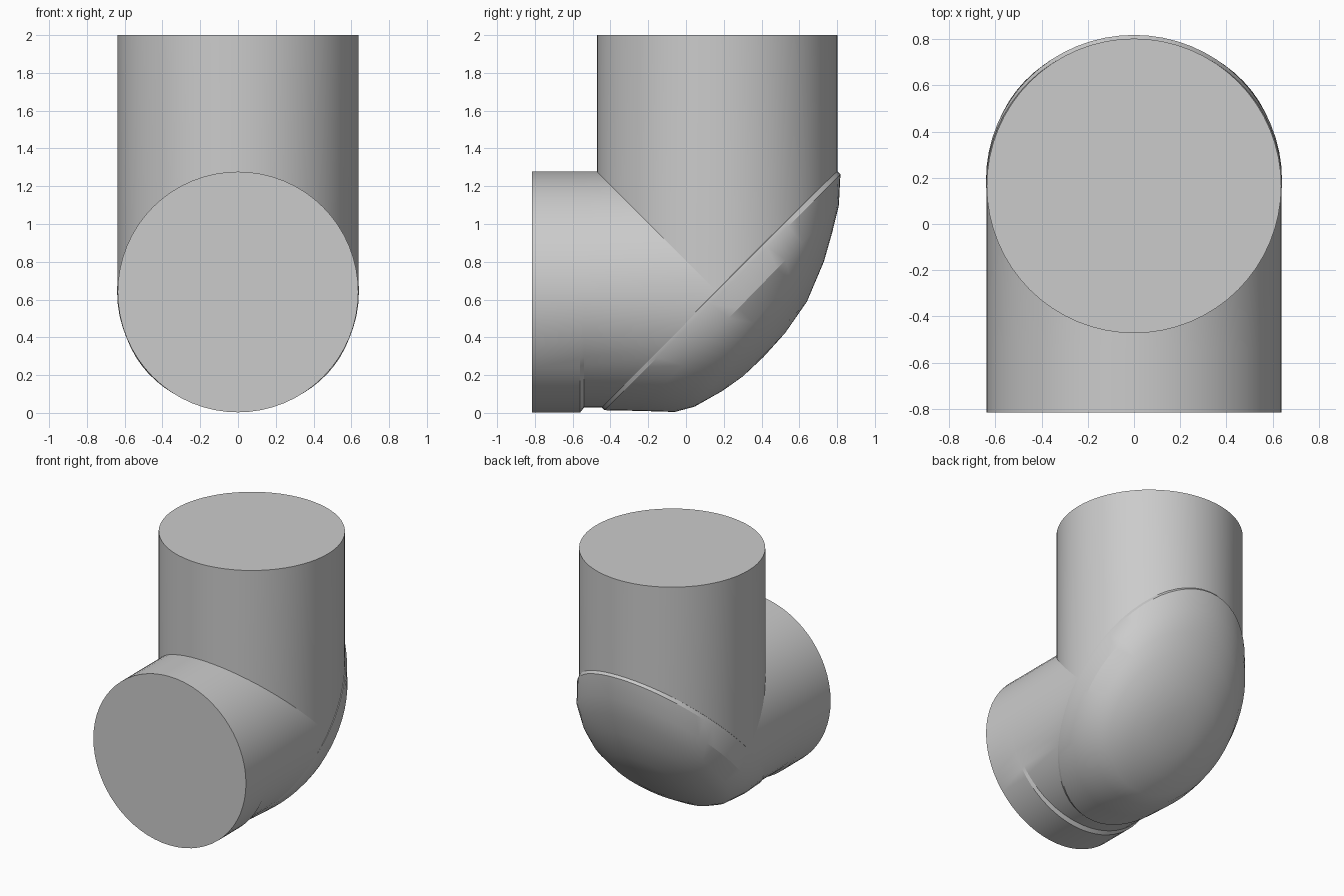
import bpy, bmesh, math

if "Cube" in bpy.data.objects:
    bpy.data.objects.remove(bpy.data.objects["Cube"])

N = 64                       # sides of every ring
R = 0.637                    # pipe radius
CY, CZ = 0.165, 0.64         # where the two pipe axes cross (y, z)
S = math.sqrt(0.5)
ANGLES = [2 * math.pi * i / N for i in range(N)]


def loft(name, rings, cap_start=False, tip=None):
    """Skin a list of closed rings, optionally with a flat start and a centre tip."""
    bm = bmesh.new()
    loops = [[bm.verts.new(p) for p in ring] for ring in rings]
    for a, b in zip(loops, loops[1:]):
        for i in range(N):
            j = (i + 1) % N
            bm.faces.new((a[i], a[j], b[j], b[i]))
    if cap_start:
        bm.faces.new(loops[0])
    if tip:
        t = bm.verts.new(tip)
        last = loops[-1]
        for i in range(N):
            bm.faces.new((last[i], last[(i + 1) % N], t))
    bmesh.ops.recalc_face_normals(bm, faces=bm.faces)
    mesh = bpy.data.meshes.new(name)
    bm.to_mesh(mesh)
    bm.free()
    ob = bpy.data.objects.new(name, mesh)
    bpy.context.collection.objects.link(ob)
    bpy.ops.object.select_all(action='DESELECT')
    ob.select_set(True)
    bpy.context.view_layer.objects.active = ob
    bpy.ops.object.shade_smooth_by_angle(angle=math.radians(22))
    return ob


# Upright pipe: flat top, lower end cut by the mitre and the cap plane
circle = [(R * math.cos(a), R * math.sin(a)) for a in ANGLES]
loft("upright_pipe", [
    [(x, CY + d, 2.0) for x, d in circle],
    [(x, CY + d, CZ + abs(d)) for x, d in circle],
], cap_start=True)

# Front pipe: same cut, with a shallow relief under the belly near the cap
relief = [(x, d + 0.025 * max(0, -d / R)) for x, d in circle]
loft("front_pipe", [
    [(x, -0.815, CZ + d) for x, d in circle],
    [(x, -0.56, CZ + d) for x, d in circle],
    [(x, -0.54, CZ + d) for x, d in relief],
    [(x, CY - abs(d), CZ + d) for x, d in relief],
], cap_start=True)


# Domed corner cap on the diagonal plane: u runs up the slope, v points outward
def diagonal(x, u, v):
    return (x, CY + (u + v) * S, CZ + (u - v) * S)


def cap_ring(u_low, v_low, u_high, v_high, half_width):
    ring = []
    for a in ANGLES:
        t = (1 + math.sin(a)) / 2
        ring.append(diagonal(half_width * math.cos(a),
                             u_low + (u_high - u_low) * t,
                             v_low + (v_high - v_low) * t))
    return ring


loft("corner_cap", [cap_ring(*p) for p in (
    (-0.85, -0.012, 0.89, -0.012, 0.630),
    (-0.865, -0.006, 0.903, -0.006, 0.640),
    (-0.865, 0.020, 0.903, 0.020, 0.640),
    (-0.74, 0.150, 0.78, 0.131, 0.615),
    (-0.608, 0.290, 0.65, 0.210, 0.540),
    (-0.513, 0.345, 0.513, 0.286, 0.460),
    (-0.35, 0.390, 0.30, 0.372, 0.310),
    (-0.22, 0.412, 0.10, 0.408, 0.150),
)], tip=diagonal(0, -0.07, 0.417))
